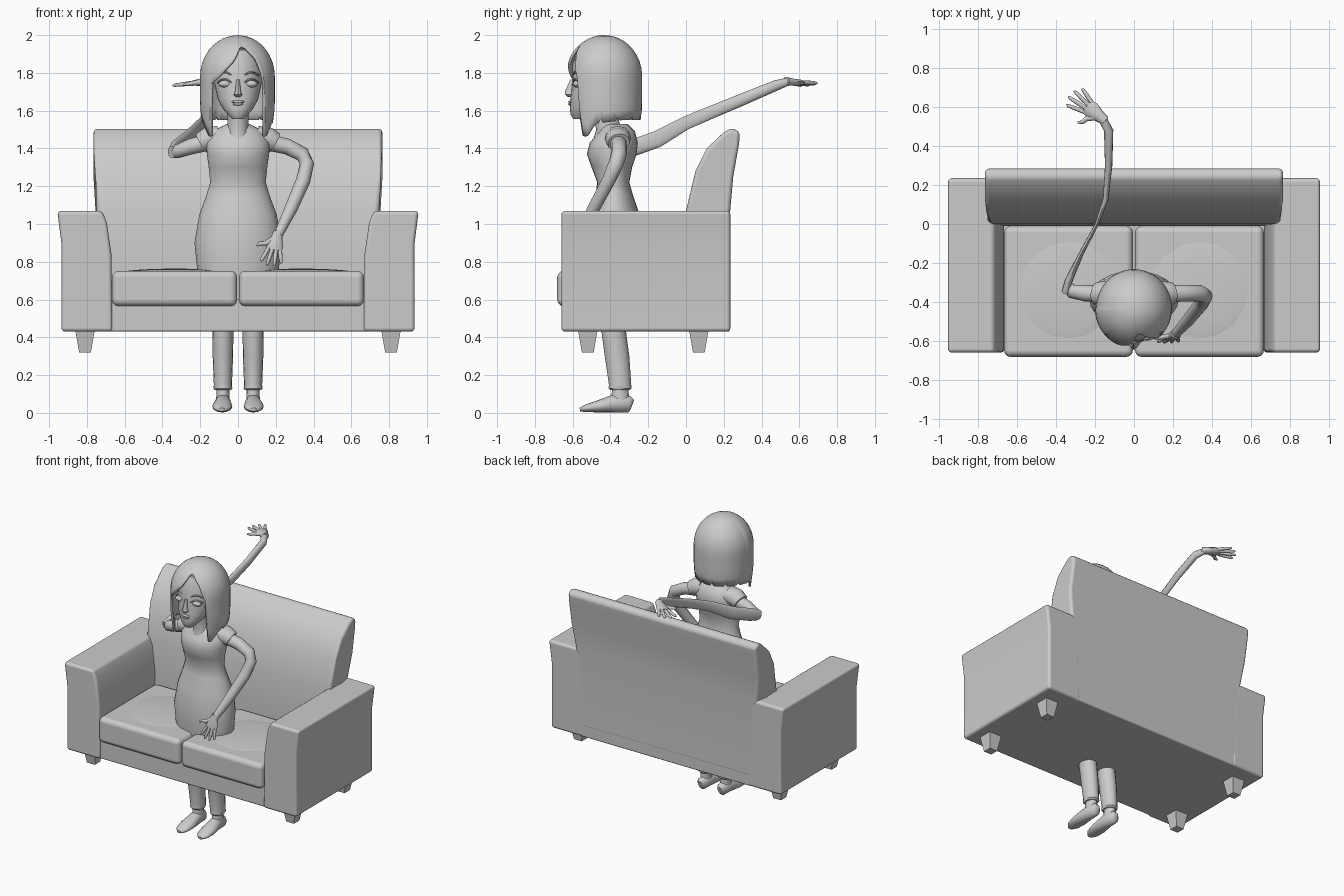
import bpy, bmesh
from math import sin, cos, radians, sqrt, pi
from mathutils import Vector

cube = bpy.data.objects.get("Cube")
if cube:
    bpy.data.objects.remove(cube)

grey = bpy.data.materials.new("plain_grey")
grey.use_nodes = True
grey.diffuse_color = (0.6, 0.6, 0.6, 1)
grey.node_tree.nodes["Principled BSDF"].inputs["Base Color"].default_value = (0.6, 0.6, 0.6, 1)


def finish(name, bm, bevel=0, angle=40):
    """Turn a bmesh into a shaded, coloured object."""
    bmesh.ops.recalc_face_normals(bm, faces=bm.faces)
    mesh = bpy.data.meshes.new(name)
    bm.to_mesh(mesh)
    bm.free()
    mesh.materials.append(grey)
    obj = bpy.data.objects.new(name, mesh)
    bpy.context.collection.objects.link(obj)
    bpy.ops.object.select_all(action="DESELECT")
    obj.select_set(True)
    bpy.context.view_layer.objects.active = obj
    bpy.ops.object.shade_smooth_by_angle(angle=radians(angle))
    if bevel:
        mod = obj.modifiers.new("soft_edges", "BEVEL")
        mod.width, mod.segments, mod.limit_method = bevel, 3, "ANGLE"
        mod.harden_normals = True
    return obj


def skin(name, rings, angle=40):
    """Bridge a list of closed rings and cap both ends."""
    bm = bmesh.new()
    loops = [[bm.verts.new(p) for p in ring] for ring in rings]
    n = len(loops[0])
    for low, high in zip(loops, loops[1:]):
        for i in range(n):
            j = (i + 1) % n
            bm.faces.new((low[i], low[j], high[j], high[i]))
    bm.faces.new(loops[0])
    bm.faces.new(loops[-1])
    return finish(name, bm, angle=angle)


def loft(name, rows, x=0, sides=24):
    """Stack ellipses given as height, half width, front y, back y."""
    turns = [2 * pi * i / sides for i in range(sides)]
    return skin(name, [[(x + w * sin(a), (f + b) / 2 - (b - f) / 2 * cos(a), z) for a in turns]
                       for z, w, f, b in rows])


def tube(name, path, sides=12, up=(0, 0, 1)):
    """Sweep an ellipse along x, y, z points with side and upright radii."""
    points = [Vector(p[:3]) for p in path]
    rings = []
    for i, p in enumerate(path):
        along = points[min(i + 1, len(path) - 1)] - points[max(i - 1, 0)]
        side = along.cross(Vector(up)).normalized()
        rise = side.cross(along).normalized()
        rings.append([points[i] + side * p[3] * cos(a) + rise * p[4] * sin(a)
                      for a in (2 * pi * k / sides for k in range(sides))])
    return skin(name, rings, 60)


def prism(name, outline, place, start, end, bevel, shape=None):
    """Extrude an outline between two positions."""
    bm = bmesh.new()
    near, far = [[bm.verts.new(place(u, v, d)) for u, v in outline] for d in (start, end)]
    bm.faces.new(near)
    bm.faces.new(far)
    n = len(outline)
    for i in range(n):
        j = (i + 1) % n
        bm.faces.new((near[i], near[j], far[j], far[i]))
    if shape:
        for vert in bm.verts:
            shape(vert.co)
    return finish(name, bm, bevel)


def box(name, low, high, bevel):
    outline = [(low[0], low[2]), (high[0], low[2]), (high[0], high[2]), (low[0], high[2])]
    return prism(name, outline, lambda u, v, d: (u, d, v), low[1], high[1], bevel)


def ball(name, centre, size):
    bm = bmesh.new()
    bmesh.ops.create_uvsphere(bm, u_segments=16, v_segments=10, radius=1)
    for vert in bm.verts:
        vert.co = Vector(centre) + Vector([c * s for c, s in zip(vert.co, size)])
    return finish(name, bm)


def hand(name, wrist, forward, thumbward, length):
    """A flat palm with four fanned fingers and a thumb."""
    wrist, f, t = Vector(wrist), Vector(forward).normalized(), Vector(thumbward).normalized()
    up = f.cross(t)

    def limb(part, spots, wide, thick):
        tube(part, [(*s, w, h) for s, w, h in zip(spots, wide, thick)], 8, up)

    limb(name + "_palm", [wrist + f * length * k for k in (-.05, .15, .35, .52)],
         (.024, .032, .044, .04), (.024, .02, .018, .012))
    for k in range(4):
        spread = (k - 1.5) * .2
        way = f * cos(spread) + t * sin(spread)
        root = wrist + f * length * .47 + t * (k - 1.5) * .02
        reach = length * (.42, .52, .54, .47)[k]
        limb(f"{name}_finger_{k + 1}", [root + way * reach * s for s in (0, .5, .9, 1)],
             (.011, .011, .009, .004), (.011, .011, .008, .004))
    root = wrist + f * length * .2 + t * .02
    limb(name + "_thumb", [root, root + (f + t) * .03, root + (f * .6 + t) * .06, root + (f * .7 + t) * .075],
         (.015, .014, .011, .005), (.014, .013, .01, .005))


# Sofa frame, arms, cushions and feet
box("sofa_base", (-.7, -.645, .43), (.7, .232, .6), .012)
arm_outline = [(.665, .43), (.935, .43), (.935, .9), (.957, 1.07), (.72, 1.07), (.695, 1.01), (.67, .84)]
for side, sign in (("left", 1), ("right", -1)):
    prism(side + "_sofa_arm", arm_outline, lambda u, v, d: (sign * u, d, v), -.66, .235, .02)
    cushion = box(side + "_seat_cushion", sorted_low := (min(sign * .005, sign * .667), -.682, .565),
                  (max(sign * .005, sign * .667), -.01, .752), .035)
    ball(side + "_cushion_crown", (sign * .335, -.34, .74), (.29, .29, .024))
    for end, y in (("front", -.52), ("back", .068)):
        foot = [[(sign * .81 + s * a, y + s * b, z) for a, b in ((-1, -1), (1, -1), (1, 1), (-1, 1))]
                for z, s in ((.32, .031), (.44, .052))]
        skin(f"{side}_{end}_foot", foot, 20)


def narrow(co):
    if co.z < 1.15:
        co.x *= .965


back_outline = [(-.01, .5), (-.01, .8), (0, 1.07), (.05, 1.28), (.11, 1.4), (.2, 1.485), (.245, 1.51),
                (.287, 1.485), (.28, 1.42), (.25, 1.25), (.234, 1.07), (.234, .5)]
prism("sofa_back", back_outline, lambda u, v, d: (d, u, v), -.765, .765, .022, narrow)

# Dress, neck and head
loft("dress", [(.55, .2, -.5, -.24), (.75, .215, -.525, -.24), (.9, .23, -.53, -.24), (1.05, .205, -.51, -.245),
               (1.15, .168, -.48, -.28), (1.22, .147, -.47, -.3), (1.3, .155, -.5, -.285),
               (1.37, .165, -.525, -.262), (1.43, .17, -.51, -.255), (1.49, .14, -.46, -.27),
               (1.53, .06, -.44, -.31)])
loft("neck", [(1.42, .08, -.5, -.32), (1.5, .055, -.475, -.34), (1.62, .055, -.51, -.38)])
loft("head", [(1.555, .03, -.595, -.54), (1.575, .05, -.61, -.5), (1.61, .08, -.615, -.45), (1.66, .107, -.612, -.4),
              (1.75, .127, -.603, -.35), (1.85, .13, -.6, -.32), (1.92, .1, -.57, -.34)])
loft("nose", [(1.672, .012, -.625, -.59), (1.685, .024, -.64, -.59), (1.7, .016, -.642, -.59),
              (1.765, .009, -.612, -.59)], sides=10)
for part, z, size in (("upper_lip", 1.647, .034), ("lower_lip", 1.635, .028)):
    ball(part, (0, -.61, z), (size, .014, .008))
for side, sign in (("left", 1), ("right", -1)):
    ball(side + "_eye", (sign * .067, -.577, 1.742), (.036, .022, .019))
    for part, z, y, rise in (("eyelid", 1.757, -.594, .009), ("brow", 1.795, -.592, .008)):
        tube(f"{side}_{part}", [(sign * x, y + back, z + lift * rise, .006, .005) for x, back, lift in
                                ((.028, 0, -1), (.06, 0.003, 1), (.085, .016, .8), (.108, .036, -1))], 6)

# Hair as one shell whose lower edge changes around the head
hem = [(-180, 1.55), (-120, 1.55), (-75, 1.53), (-58, 1.46), (-50, 1.47), (-46, 1.74), (-30, 1.78), (-8, 1.86),
       (5, 1.94), (15, 1.94), (32, 1.88), (46, 1.75), (50, 1.47), (58, 1.46), (75, 1.53), (120, 1.55), (180, 1.55)]


def hem_height(angle):
    for (a, low), (b, high) in zip(hem, hem[1:]):
        if a <= angle <= b:
            return low + (high - low) * (angle - a) / (b - a)


bm = bmesh.new()
columns = []
for angle in range(-180, 180, 4):
    bottom = hem_height(angle) + (.02 if angle % 28 == 0 and abs(angle) > 80 else 0)
    puff = 1.03 if -90 < angle < 8 else 1
    column = []
    for step in range(1, 15):
        z = 2 - (2 - bottom) * (step / 14) ** 1.7
        dome = sqrt(1 - (max(z - 1.78, 0) / .22) ** 2)
        taper = dome - max(1.62 - z, 0) * .6
        a = radians(angle)
        column.append(bm.verts.new((.195 * taper * puff * sin(a), -.432 - .2 * taper * puff * cos(a), z)))
    columns.append(column)
crown = bm.verts.new((0, -.432, 2))
for left, right in zip(columns, columns[1:] + columns[:1]):
    bm.faces.new((crown, left[0], right[0]))
    for i in range(13):
        bm.faces.new((left[i], left[i + 1], right[i + 1], right[i]))
hair = finish("hair", bm)
shell = hair.modifiers.new("thickness", "SOLIDIFY")
shell.thickness = .015

# Arms: one hanging forward, one stretched back over the sofa
for side, sign in (("left", 1), ("right", -1)):
    tube(side + "_sleeve", [(sign * .1, -.36, 1.46, .07, .06), (sign * .16, -.36, 1.45, .068, .062),
                            (sign * .195, -.355, 1.43, .058, .055)])
tube("left_arm", [(.15, -.36, 1.435, .045, .045), (.26, -.355, 1.41, .042, .042), (.34, -.355, 1.37, .04, .042),
                  (.365, -.37, 1.32, .038, .04), (.345, -.41, 1.23, .038, .036), (.28, -.49, 1.08, .034, .033),
                  (.212, -.565, .94, .024, .024)], up=(0, 1, 0))
tube("right_arm", [(-.15, -.36, 1.435, .045, .045), (-.25, -.355, 1.41, .042, .042),
                   (-.32, -.345, 1.385, .036, .036), (-.345, -.31, 1.385, .024, .036)])
tube("right_forearm", [(-.35, -.35, 1.38, .022, .034), (-.335, -.29, 1.4, .02, .045), (-.27, -.15, 1.45, .012, .045),
                       (-.19, .0, 1.535, .01, .036), (-.145, .13, 1.59, .014, .034), (-.13, .3, 1.66, .019, .032),
                       (-.13, .48, 1.735, .024, .028), (-.165, .545, 1.755, .022, .02)])
hand("left_hand", (.21, -.565, .95), (-.22, -.25, -1), (-1, 0, .2), .18)
hand("right_hand", (-.155, .535, 1.755), (-.78, .62, -.08), (-.62, -.78, -.1), .215)

# Legs and shoes
for side, sign in (("left", 1), ("right", -1)):
    x = sign * .08
    loft(side + "_leg", [(.12, .043, -.4, -.3), (.13, .05, -.41, -.288), (.15, .048, -.408, -.29),
                         (.3, .054, -.43, -.3), (.45, .056, -.45, -.32), (.65, .06, -.46, -.31)], x, 16)
    loft(side + "_ankle", [(.05, .036, -.4, -.3), (.13, .034, -.39, -.305)], x, 16)
    tube(side + "_shoe", [(x, -.285, .04, .02, .03), (x, -.3, .046, .036, .044), (x, -.38, .05, .042, .048),
                          (x * 1.04, -.46, .035, .053, .033), (x * 1.06, -.53, .024, .045, .02),
                          (x * 1.06, -.562, .017, .018, .01)], 16)
